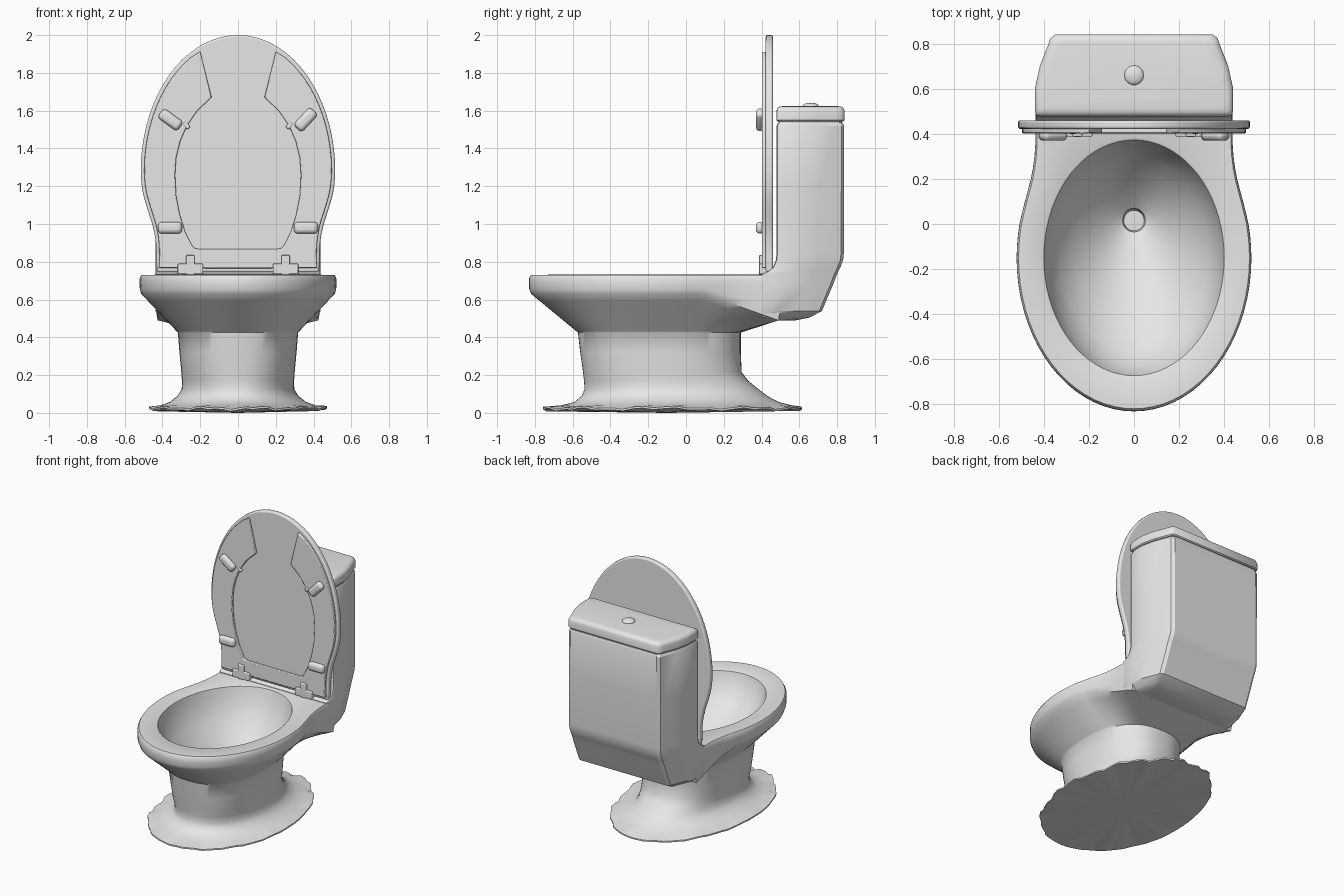
import bpy, bmesh, math
from mathutils import Vector

if "Cube" in bpy.data.objects:
    bpy.data.objects.remove(bpy.data.objects["Cube"])

white = bpy.data.materials.new("ceramic_white")
white.diffuse_color = (0.8, 0.8, 0.8, 1)
white.use_nodes = True
white.node_tree.nodes["Principled BSDF"].inputs["Base Color"].default_value = white.diffuse_color
N = 72
ANG = [2 * math.pi * i / N for i in range(N)]


def finish(name, bm, bevel=0, segs=3, angle=35):
    bmesh.ops.recalc_face_normals(bm, faces=bm.faces)
    me = bpy.data.meshes.new(name)
    bm.to_mesh(me)
    bm.free()
    me.materials.append(white)
    ob = bpy.data.objects.new(name, me)
    bpy.context.collection.objects.link(ob)
    if bevel:
        m = ob.modifiers.new("bevel", 'BEVEL')
        m.width, m.segments, m.limit_method = bevel, segs, 'ANGLE'
    bpy.ops.object.select_all(action='DESELECT')
    ob.select_set(True)
    bpy.context.view_layer.objects.active = ob
    bpy.ops.object.shade_smooth_by_angle(angle=math.radians(angle))
    return ob


def loft(name, rings, tip=None, **kw):
    """Skin closed rings; the first end is a fan to tip or a flat cap."""
    bm = bmesh.new()
    vr = [[bm.verts.new(p) for p in r] for r in rings]
    n = len(vr[0])
    for a, b in zip(vr, vr[1:]):
        for i in range(n):
            j = (i + 1) % n
            bm.faces.new((a[i], a[j], b[j], b[i]))
    if tip:
        c = bm.verts.new(tip)
        for i in range(n):
            bm.faces.new((c, vr[0][(i + 1) % n], vr[0][i]))
    else:
        bm.faces.new(vr[0][::-1])
    bm.faces.new(vr[-1])
    return finish(name, bm, **kw)


def plate(name, pts, y0, y1, **kw):
    """Upright plate from an xz outline."""
    return loft(name, [[(x, y, z) for x, z in pts] for y in (y0, y1)], **kw)


def box(name, center, size, bevel, tilt=0):
    bm = bmesh.new()
    bmesh.ops.create_cube(bm, size=1)
    for v in bm.verts:
        v.co = Vector((v.co.x * size[0], v.co.y * size[1], v.co.z * size[2]))
    ob = finish(name, bm, bevel, 4)
    ob.location = center
    ob.rotation_euler.y = tilt


def interp(t, table):
    for (a, p), (b, q) in zip(table, table[1:]):
        if t <= b:
            return p + (q - p) * (t - a) / (b - a)
    return table[-1][1]


SIDE = [(-.15, .52), (-.07, .517), (0, .507), (.07, .491), (.14, .472),
        (.21, .454), (.28, .442), (.35, .437), (.5, .435)]


def outline(t):
    """Rim outline: half ellipse in front, pinched sides, straight back."""
    c, s = math.cos(t), math.sin(t)
    if s <= 1e-6:
        return .52 * c, -.15 + .68 * s
    u = math.asin(min(1, s)) / (math.pi / 2)
    if u < .72:
        y = -.15 + .65 * u / .72
        x = interp(y, SIDE)
    else:
        x, y = .435 * (1 - u) / .28, .5
    return math.copysign(x, c), y


def rim(k, zf):
    pts = [outline(t) for t in ANG]
    return [(x * k, -.15 + (y + .15) * k, zf(y)) for x, y in pts]


def egg(hx, y0, y1, z, cy=-.12, p=1.0, wave=0):
    r = []
    for i, t in enumerate(ANG):
        c, s = math.cos(t), math.sin(t)
        x = math.copysign(abs(c) ** p, c) * hx
        y = math.copysign(abs(s) ** p, s)
        y = cy + y * (y1 - cy if y > 0 else cy - y0)
        w = wave * (math.sin(i * 2.1) + math.sin(i * .9 + 1)) / 2
        r.append((x * (1 + w), cy + (y - cy) * (1 + w), z + w * .5))
    return r


# pedestal, bowl, rim and inside of the bowl as one skin
rings = [egg(.465, -.755, .615, .018, wave=.02), egg(.465, -.755, .615, .028, wave=.02),
         egg(.41, -.66, .56, .04), egg(.36, -.59, .49, .058), egg(.32, -.552, .43, .09),
         egg(.298, -.537, .385, .125, p=.95), egg(.297, -.54, .33, .17, p=.9),
         egg(.30, -.545, .295, .215, p=.86), egg(.31, -.56, .29, .32, p=.84),
         egg(.318, -.572, .29, .425, p=.82)]
under = rim(.985, lambda y: .63 - .14 * max(0, min(1, (y - .1) / .4)))
low = rings[-1]
for f in (.04, .3, .55, .8):
    rings.append([tuple(Vector(a).lerp(Vector(b), f)) for a, b in zip(low, under)])
rings += [under, rim(1, lambda y: .655 - .1 * max(0, min(1, (y - .1) / .4))),
          rim(1.002, lambda y: .69), rim(1, lambda y: .715), rim(.985, lambda y: .73)]
for k, z, cy in ((1.02, .732, -.15), (1, .727, -.15), (.985, .70, -.15), (.93, .62, -.145),
                 (.82, .54, -.13), (.66, .465, -.10), (.46, .39, -.06), (.27, .33, -.02)):
    rings.append(egg(.40 * k, cy - .523 * k, cy + .523 * k, z, cy))
rings += [egg(.05, -.035, .07, .29, .015), egg(.045, -.03, .06, .2, .015)]
loft("bowl_and_pedestal", rings, tip=(0, -.1, 0), angle=40)


# water tank, flowing out of the rim deck
def tank_ring(z, yf, yb, w=.437, d=0):
    w, yf, yb = w - d, yf + d, yb - d
    m = max(yf + .03, yb - .235)
    h = [(w - .02, yf), (w - .005, yf + .005), (w, yf + .02), (w, m),
         (w - .022, m + (yb - m) * .42), (w - .06, yb - .04),
         (w - .068, yb - .015), (w - .09, yb)]
    return [(x, y, z) for x, y in h] + [(-x, y, z) for x, y in h[::-1]]


loft("tank", [tank_ring(*a) for a in (
    (.49, .44, .58, .39), (.505, .40, .655, .42), (.54, .40, .72), (.68, .40, .779),
    (.735, .40, .80), (.75, .435, .807), (.77, .46, .817), (.81, .476, .832),
    (.85, .48, .836), (1.2, .48, .837), (1.52, .48, .837), (1.535, .488, .83, .43))], angle=30)
loft("tank_lid_gap", [tank_ring(z, .49, .827, .427) for z in (1.53, 1.55)])
loft("tank_lid", [tank_ring(z, .478, .84, .439, d) for z, d in (
    (1.543, .006), (1.55, 0), (1.597, 0), (1.612, .005), (1.621, .018), (1.624, .035))], angle=40)

# flush button
bm = bmesh.new()
bmesh.ops.create_uvsphere(bm, u_segments=32, v_segments=16, radius=1)
for v in bm.verts:
    v.co = Vector((v.co.x * .043, v.co.y * .043 + .66, v.co.z * .018 + 1.624))
finish("flush_button", bm)


# raised cover
def cover_pt(t, k=1):
    x, y = outline(t)
    z = -(y + .15) * (1.059 if y < -.15 else .823)
    return x * .99 * k, 1.28 + z * k


plate("cover", [cover_pt(t) for t in ANG], .422, .46, bevel=.01)

# open-fronted seat resting against the cover
outer = [cover_pt(t, .965) for t in ANG]
right = sorted([p for p in outer if p[0] > .215 and p[1] > .78], key=lambda p: -p[1])
right = [(.2, 1.913)] + right + [(.42, .768)]
inner = [(.14, 1.67), (.215, 1.6), (.27, 1.52), (.305, 1.44), (.327, 1.35), (.333, 1.26),
         (.327, 1.15), (.308, 1.05), (.28, .96), (.245, .89), (.232, .873), (.21, .868)]
flip = lambda pts: [(-x, z) for x, z in pts]
plate("seat", right + flip(right)[::-1] + flip(inner) + inner[::-1], .402, .424,
      bevel=.005, segs=2)

# seat pads and hinges, both sides
for s, side in ((-1, "left"), (1, "right")):
    box(side + "_lower_pad", (s * .36, .392, .98), (.128, .045, .062), .022)
    box(side + "_upper_pad", (s * .358, .392, 1.552), (.13, .045, .062), .022,
        -s * math.radians(36 if s < 0 else 47))
    box(side + "_seat_nub", (s * .272, .41, 1.522), (.025, .02, .04), .008, s * .6)
    box(side + "_hinge_block", (s * .252, .41, .762), (.135, .045, .056), .006)
    box(side + "_hinge_post", (s * .252, .405, .783), (.045, .036, .105), .006)
box("hinge_bar", (0, .417, .782), (.36, .026, .034), .006)
